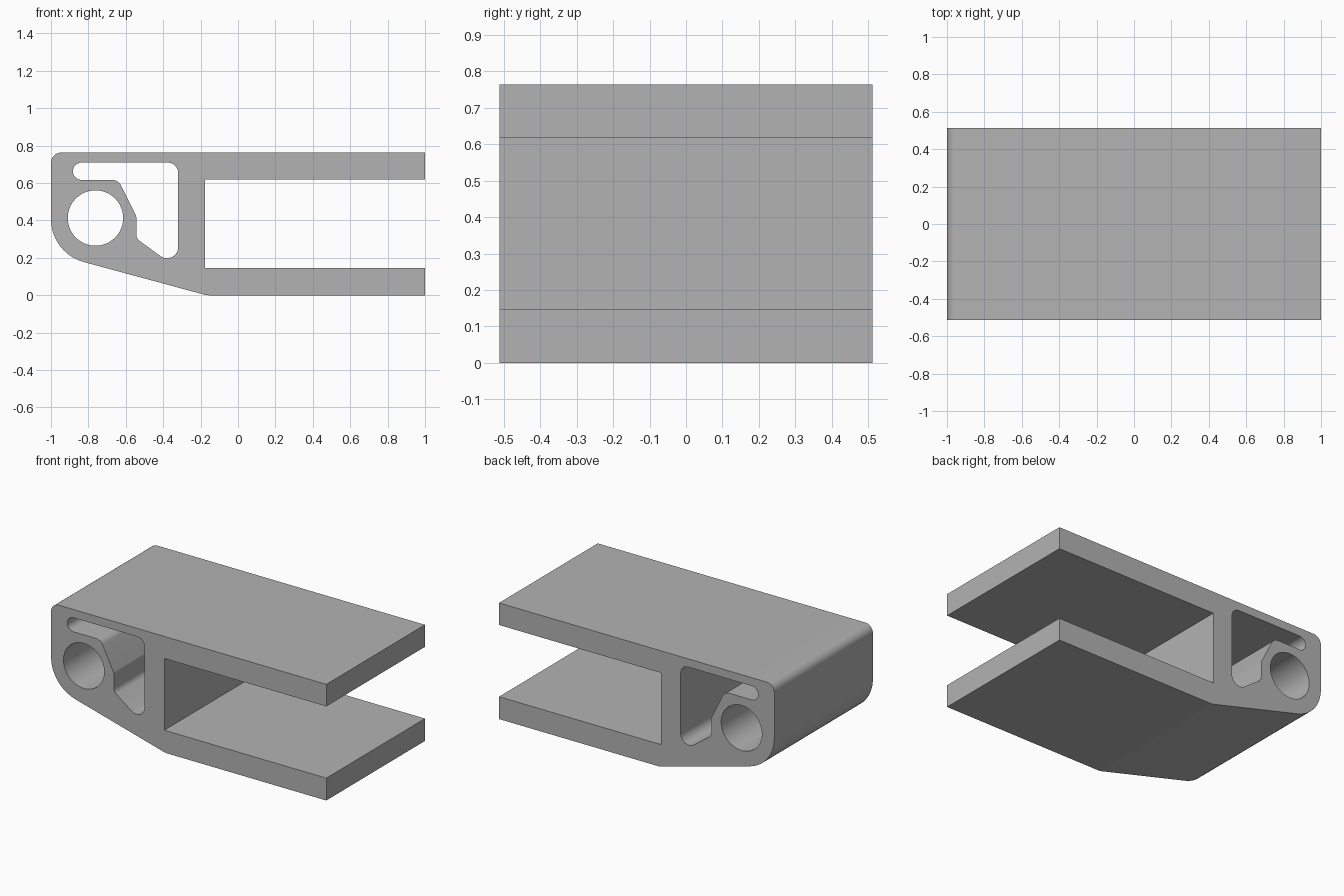
import bpy
import bmesh
from math import cos, sin, pi, radians, ceil
from mathutils import Vector

if "Cube" in bpy.data.objects:
    bpy.data.objects.remove(bpy.data.objects["Cube"], do_unlink=True)

HALF_DEPTH = 0.512


def rounded(corners):
    """Turn (x, z, radius) corners into an outline with arc fillets."""
    points = []
    for i, (x, z, r) in enumerate(corners):
        p = Vector((x, z))
        if r == 0:
            points.append(p)
            continue
        a = (Vector(corners[i - 1][:2]) - p).normalized()
        b = (Vector(corners[(i + 1) % len(corners)][:2]) - p).normalized()
        half = a.angle(b) / 2
        centre = p + (a + b).normalized() * (r / sin(half))
        start = p + a * (r / abs(sin(half) / cos(half))) - centre
        end = p + b * (r / abs(sin(half) / cos(half))) - centre
        turn = pi - 2 * half
        steps = max(2, ceil(turn / radians(7.5)))
        for s in range(steps + 1):
            t = s / steps
            arc = start * sin((1 - t) * turn) + end * sin(t * turn)
            points.append(centre + arc / sin(turn))
    return points


def circle(x, z, r, count=64):
    return [Vector((x + r * cos(2 * pi * i / count), z + r * sin(2 * pi * i / count)))
            for i in range(count)]


# Outer clip profile: rounded nose, two long jaws
outline = rounded([
    (-1, 0.763, 0.055), (1, 0.763, 0), (1, 0.618, 0), (-0.177, 0.618, 0),
    (-0.177, 0.147, 0), (1, 0.147, 0), (1, 0, 0), (-0.168, 0, 0.08),
    (-1, 0.225, 0.238),
])

# Pocket: slot along the top joined to a tapering chamber
pocket = rounded([
    (-0.882, 0.709, 0.045), (-0.32, 0.709, 0.055), (-0.32, 0.14, 0.06),
    (-0.544, 0.304, 0.045), (-0.544, 0.425, 0.03), (-0.64, 0.617, 0.055),
    (-0.882, 0.617, 0.045),
])

bore = circle(-0.762, 0.413, 0.148)

# Fill the profile with its openings and extrude it through the depth
bm = bmesh.new()
edges = []
for loop in (outline, pocket, bore):
    verts = [bm.verts.new((p.x, -HALF_DEPTH, p.y)) for p in loop]
    edges += [bm.edges.new((v, verts[i - 1])) for i, v in enumerate(verts)]
bmesh.ops.triangle_fill(bm, use_beauty=True, use_dissolve=False, edges=edges)
result = bmesh.ops.extrude_face_region(bm, geom=bm.faces[:])
moved = [g for g in result["geom"] if isinstance(g, bmesh.types.BMVert)]
bmesh.ops.translate(bm, verts=moved, vec=(0, 2 * HALF_DEPTH, 0))
bmesh.ops.recalc_face_normals(bm, faces=bm.faces[:])

mesh = bpy.data.meshes.new("clip_body")
bm.to_mesh(mesh)
bm.free()
body = bpy.data.objects.new("clip_body", mesh)
bpy.context.collection.objects.link(body)

# Plain grey material
grey = bpy.data.materials.new("plain_grey")
grey.use_nodes = True
colour = (0.45, 0.45, 0.45, 1)
grey.diffuse_color = colour
grey.node_tree.nodes["Principled BSDF"].inputs["Base Color"].default_value = colour
mesh.materials.append(grey)

# Smooth fillets and bore, sharp jaw edges
bpy.ops.object.select_all(action="DESELECT")
body.select_set(True)
bpy.context.view_layer.objects.active = body
bpy.ops.object.shade_smooth_by_angle(angle=radians(25))
